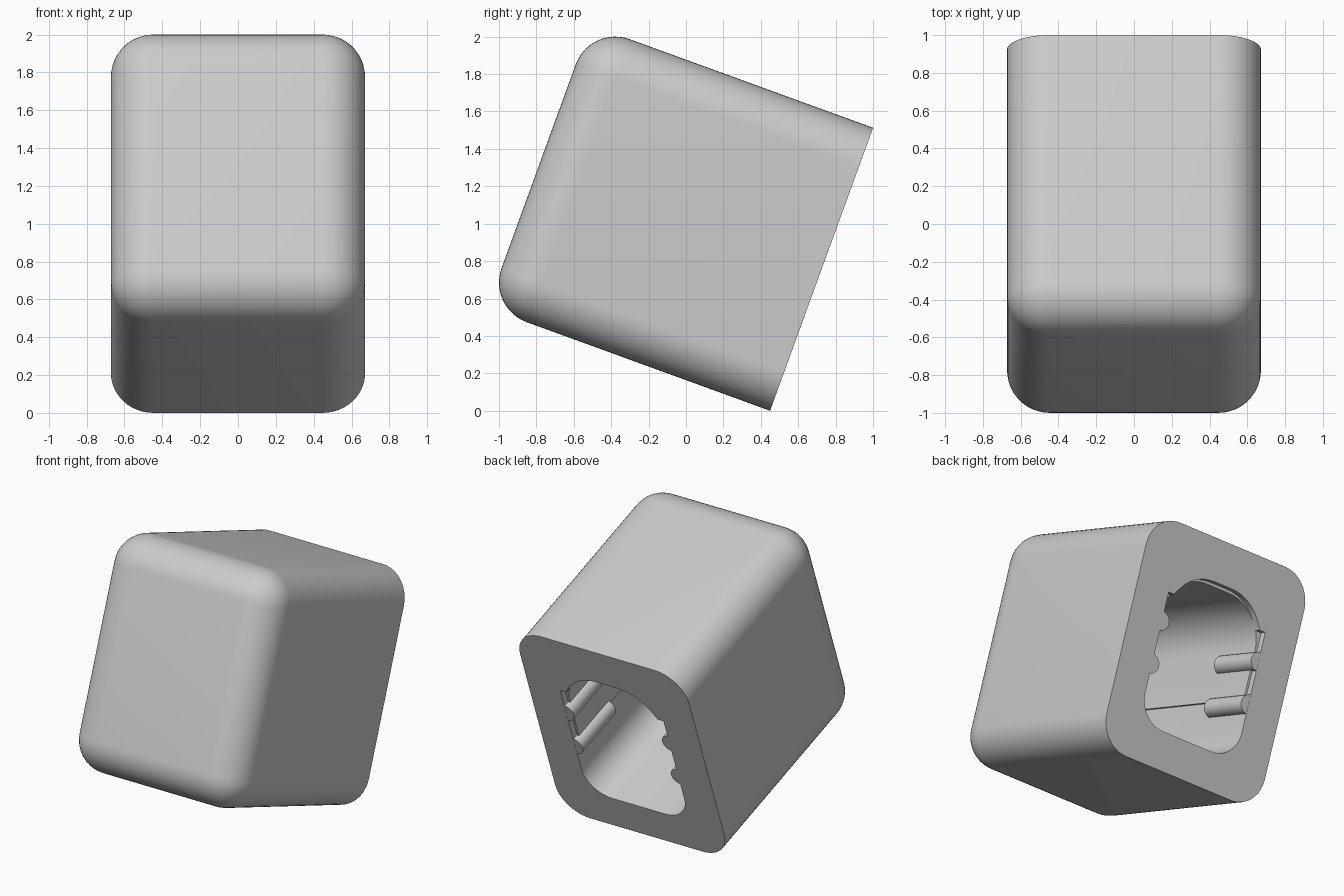
import bpy, bmesh, math
from mathutils import Matrix, Vector

cube = bpy.data.objects.get("Cube")
if cube:
    bpy.data.objects.remove(cube, do_unlink=True)

grey = bpy.data.materials.new("light grey")
grey.use_nodes = True
grey.diffuse_color = (0.6, 0.6, 0.6, 1)
grey.node_tree.nodes["Principled BSDF"].inputs["Base Color"].default_value = (0.6, 0.6, 0.6, 1)

# Whole model leans back; the local origin is the centre of the open back face
HALF_W, HALF_H, DEPTH, ROUND = 0.672, 0.805, 1.61, 0.225
TILT = Matrix.Translation((0, 0.725, 0.7565)) @ Matrix.Rotation(math.radians(-20), 4, 'X')


def finish(name, bm):
    bmesh.ops.recalc_face_normals(bm, faces=bm.faces)
    mesh = bpy.data.meshes.new(name)
    bm.to_mesh(mesh)
    bm.free()
    mesh.materials.append(grey)
    obj = bpy.data.objects.new(name, mesh)
    obj.matrix_world = TILT
    bpy.context.collection.objects.link(obj)
    return obj


def rounded_prism(name, half_w, bottom, top, r_bottom, r_top, y0, y1, steps=12):
    """Rounded rectangle in x and z, extruded along the depth."""
    bm = bmesh.new()
    corners = [(1, 1, r_top), (-1, 1, r_top), (-1, -1, r_bottom), (1, -1, r_bottom)]
    verts = []
    for quarter, (sx, sz, r) in enumerate(corners):
        cx = sx * (half_w - r)
        cz = top - r if sz > 0 else bottom + r
        for i in range(steps + 1 if r else 1):
            a = math.pi / 2 * (quarter + i / steps)
            verts.append(bm.verts.new((cx + r * math.cos(a), y0, cz + r * math.sin(a))))
    face = bm.faces.new(verts)
    new = bmesh.ops.extrude_face_region(bm, geom=[face])["geom"]
    moved = [v for v in new if isinstance(v, bmesh.types.BMVert)]
    bmesh.ops.translate(bm, verts=moved, vec=(0, y1 - y0, 0))
    return finish(name, bm)


# Outer shell: every edge rounded except those around the back face
bm = bmesh.new()
bmesh.ops.create_cube(bm, size=1)
bmesh.ops.scale(bm, verts=bm.verts, vec=(2 * HALF_W, DEPTH, 2 * HALF_H))
bmesh.ops.translate(bm, verts=bm.verts, vec=(0, -DEPTH / 2, 0))
edges = [e for e in bm.edges if min(v.co.y for v in e.verts) < -0.1]
bmesh.ops.bevel(bm, geom=edges, offset=ROUND, offset_type='OFFSET', segments=12,
                profile=0.5, affect='EDGES')
body = finish("body", bm)

# Cavity: lower bay, slightly narrower upper bay, and a shallow stepped mouth
cutters = [
    rounded_prism("lower_bay_cutter", 0.41, -0.55, -0.12, 0.2, 0, -1.32, 0.1),
    rounded_prism("upper_bay_cutter", 0.395, -0.3, 0.505, 0, 0.3, -1.315, 0.11),
    rounded_prism("mouth_arch_cutter", 0.385, 0.0, 0.525, 0, 0.31, -0.05, 0.12),
    rounded_prism("mouth_side_cutter", 0.41, -0.2, 0.34, 0, 0, -0.045, 0.13),
]
for cutter in cutters:
    cutter.hide_render = True
    mod = body.modifiers.new(cutter.name, 'BOOLEAN')
    mod.operation, mod.solver, mod.object = 'DIFFERENCE', 'EXACT', cutter

# Bake the cuts, then drop the cutters
bpy.context.view_layer.update()
baked = bpy.data.meshes.new_from_object(body.evaluated_get(bpy.context.evaluated_depsgraph_get()))
body.modifiers.clear()
body.data = baked
for cutter in cutters:
    bpy.data.objects.remove(cutter, do_unlink=True)

# Grip ribs: two short half-round bars on each side wall
ribs = []
for side, label in ((1, "left"), (-1, "right")):
    for z, level in ((0.14, "upper"), (-0.155, "lower")):
        bm = bmesh.new()
        bmesh.ops.create_cone(bm, cap_ends=True, segments=24, radius1=0.065,
                              radius2=0.065, depth=0.4)
        bmesh.ops.rotate(bm, verts=bm.verts, matrix=Matrix.Rotation(math.pi / 2, 3, 'X'))
        bmesh.ops.translate(bm, verts=bm.verts, vec=Vector((side * 0.415, -0.201, z)))
        ribs.append(finish(f"{level}_{label}_rib", bm))

# Smooth shading with crisp edges
bpy.ops.object.select_all(action='DESELECT')
for obj in [body] + ribs:
    obj.select_set(True)
bpy.context.view_layer.objects.active = body
bpy.ops.object.shade_smooth_by_angle(angle=math.radians(30))
